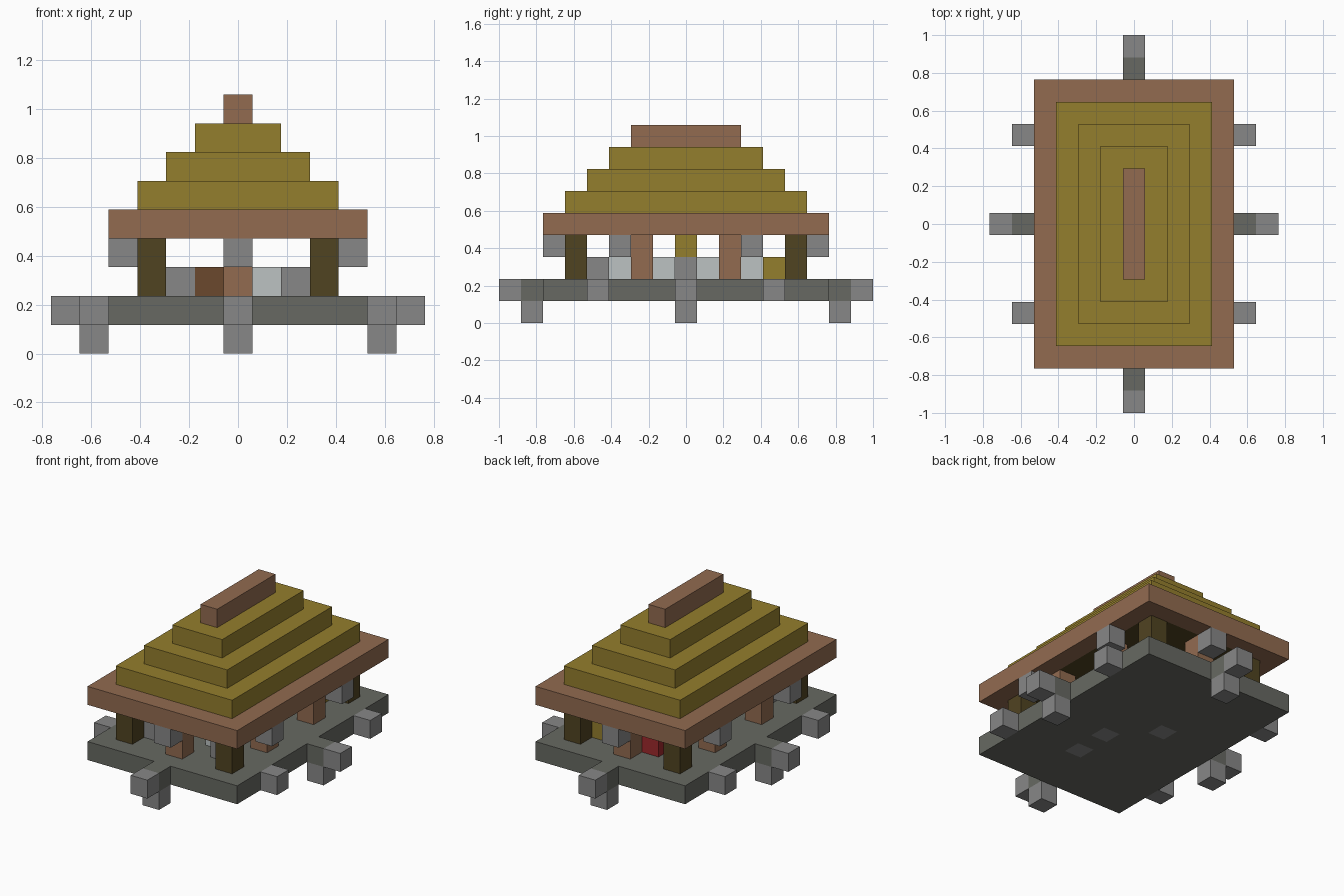
import bpy, bmesh
from mathutils import Vector

cube = bpy.data.objects.get("Cube")
if cube:
    bpy.data.objects.remove(cube, do_unlink=True)

U = 2 / 17  # edge of one building block


def linear(c):
    c /= 255
    return c / 12.92 if c <= 0.04045 else ((c + 0.055) / 1.055) ** 2.4


def material(name, *rgb):
    m = bpy.data.materials.new(name)
    m.use_nodes = True
    col = (*[linear(c) for c in rgb], 1)
    m.diffuse_color = col
    m.node_tree.nodes["Principled BSDF"].inputs["Base Color"].default_value = col
    return m


stone = material("grey_stone", 135, 135, 135)
slate = material("dark_slate", 103, 105, 98)
thatch = material("golden_thatch", 148, 126, 45)
plank = material("brown_plank", 146, 107, 80)
log = material("dark_log", 80, 67, 33)
crate_wood = material("deep_brown", 107, 73, 45)
pale = material("pale_stone", 188, 194, 194)
red = material("red_cloth", 158, 40, 43)


def box(name, x, y, level, mat, wide=1, deep=1, high=1):
    """A box centred on block (x, y) whose bottom rests on the given level."""
    bm = bmesh.new()
    bmesh.ops.create_cube(bm, size=U)
    for v in bm.verts:
        v.co = Vector((v.co.x * wide + x * U, v.co.y * deep + y * U,
                       v.co.z * high + (level + high / 2) * U))
    mesh = bpy.data.meshes.new(name)
    bm.to_mesh(mesh)
    bm.free()
    mesh.materials.append(mat)
    ob = bpy.data.objects.new(name, mesh)
    bpy.context.collection.objects.link(ob)
    return ob


# Floor slab, cut into blocks so single stone blocks can be set in it
floor = box("floor", 0, 0, 1, slate, 9, 13)
floor.data.materials.append(stone)
bm = bmesh.new()
bm.from_mesh(floor.data)
for axis, half in ((Vector((1, 0, 0)), 4), (Vector((0, 1, 0)), 6)):
    for i in range(-half, half):
        bmesh.ops.bisect_plane(bm, geom=bm.verts[:] + bm.edges[:] + bm.faces[:],
                               plane_co=axis * (i + 0.5) * U, plane_no=axis)
inlaid = {(1, -3), (1, -1), (-1, 1)}
for f in bm.faces:
    c = f.calc_center_median() / U
    if abs(f.normal.z) > 0.5 and (round(c.x), round(c.y)) in inlaid:
        f.material_index = 1
bm.to_mesh(floor.data)
bm.free()

# Entrance steps and side blocks, mirrored on both axes
for s in (-1, 1):
    for name, dx, dy, edge in (("side", 1, 0, 5), ("end", 0, 1, 7)):
        x, y = s * dx * edge, s * dy * edge
        box(name + "_landing", x, y, 1, slate)
        box(name + "_support", x, y, 0, stone)
        box(name + "_step", x + s * dx, y + s * dy, 1, stone)
    box("end_post", 0, s * 5, 2, plank, high=2)
    box("end_lamp", 0, s * 6, 3, stone)
    for t in (-1, 1):
        box("rim_block", s * 5, t * 4, 1, stone)
        box("corner_post", s * 3, t * 5, 2, log, high=2)
        box("side_post", s * 3, t * 2, 2, plank, high=2)
        box("side_lamp", s * 4, t * 3, 3, stone)

# Furnishings on the floor
for name, x, y, mat in (("front_block", -2, -4, stone), ("front_block", 2, -4, stone),
                        ("front_crate", -1, -4, crate_wood),
                        ("pale_block", 1, -3, pale), ("pale_block", 1, -1, pale),
                        ("pale_block", -1, 1, pale), ("pale_block", -1, 3, pale),
                        ("back_bale", 2, 4, thatch), ("back_block", 1, 4, stone),
                        ("back_cushion", -1, 4, red), ("altar", 0, 0, stone)):
    box(name, x, y, 2, mat)
box("altar_top", 0, 0, 3, thatch)

# Eaves frame around the ceiling
for s in (-1, 1):
    box("eaves_side", s * 4, 0, 4, plank, 1, 13)
    box("eaves_end", 0, s * 6, 4, plank, 7, 1)
box("ceiling", 0, 0, 4, log, 7, 11)

# Stepped roof and ridge
for i in range(3):
    box("roof_tier", 0, 0, 5 + i, thatch, 7 - 2 * i, 11 - 2 * i)
box("roof_ridge", 0, 0, 8, plank, 1, 5)
